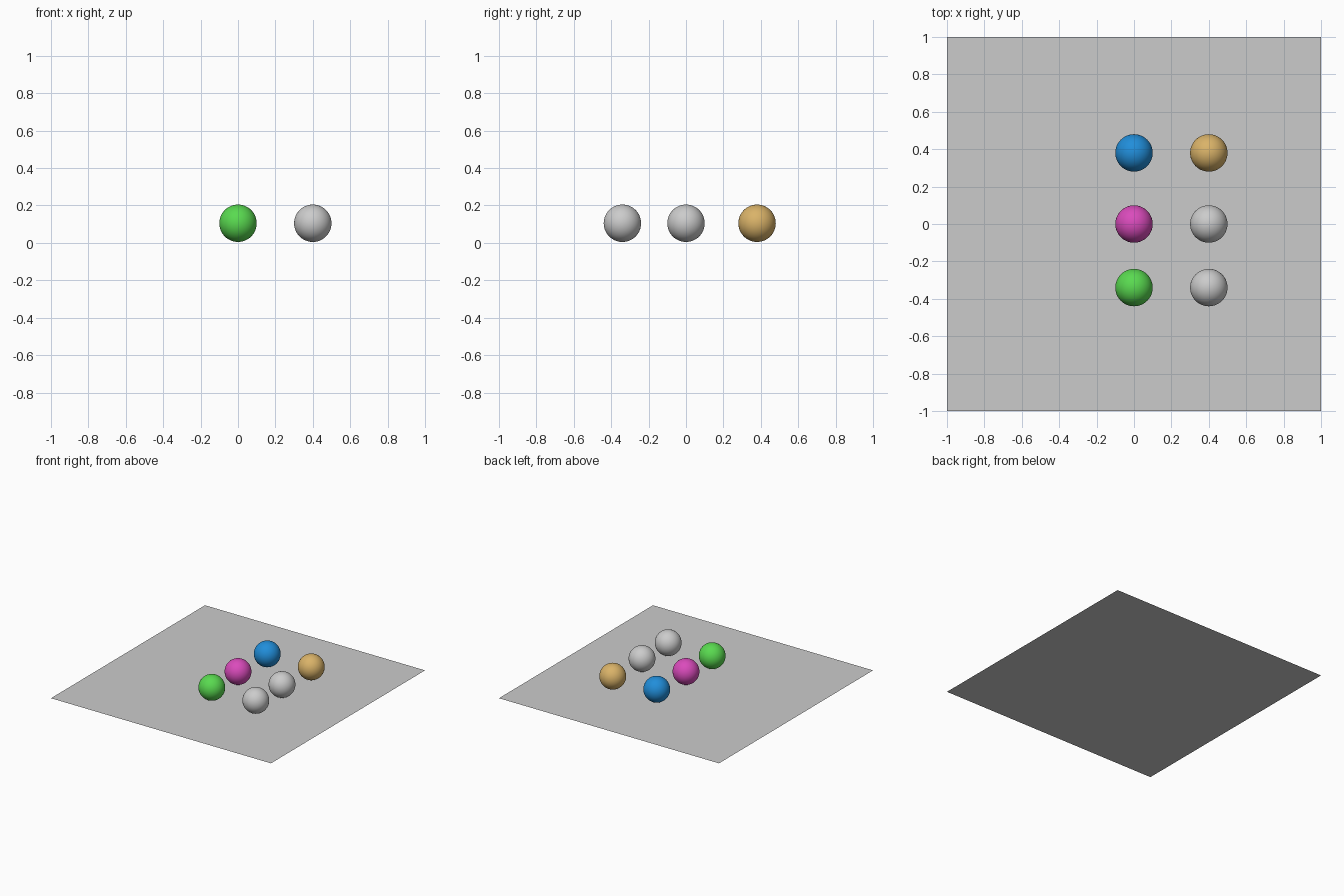
import bpy

if "Cube" in bpy.data.objects:
    bpy.data.objects.remove(bpy.data.objects["Cube"])

RADIUS = 0.1
HEIGHT = 0.105


def paint(obj, name, rgb):
    mat = bpy.data.materials.new(name)
    mat.diffuse_color = (*rgb, 1.0)
    mat.use_nodes = True
    mat.node_tree.nodes["Principled BSDF"].inputs["Base Color"].default_value = mat.diffuse_color
    obj.data.materials.append(mat)


def ball(name, x, y, rgb=None):
    bpy.ops.mesh.primitive_uv_sphere_add(segments=48, ring_count=24, radius=RADIUS,
                                         location=(x, y, HEIGHT))
    obj = bpy.context.object
    obj.name = name
    bpy.ops.object.shade_smooth()
    if rgb:
        paint(obj, name + "_color", rgb)


# Thin flat floor
bpy.ops.mesh.primitive_plane_add(size=2.0, location=(0, 0, 0))
bpy.context.object.name = "floor_plane"

# Two columns of balls, front to back
ball("green_ball", 0.0, -0.34, (0.10, 0.70, 0.08))
ball("magenta_ball", 0.0, 0.0, (0.70, 0.07, 0.50))
ball("blue_ball", 0.0, 0.38, (0.015, 0.27, 0.70))
ball("front_grey_ball", 0.4, -0.34)
ball("middle_grey_ball", 0.4, 0.0)
ball("gold_ball", 0.4, 0.38, (0.70, 0.45, 0.14))
